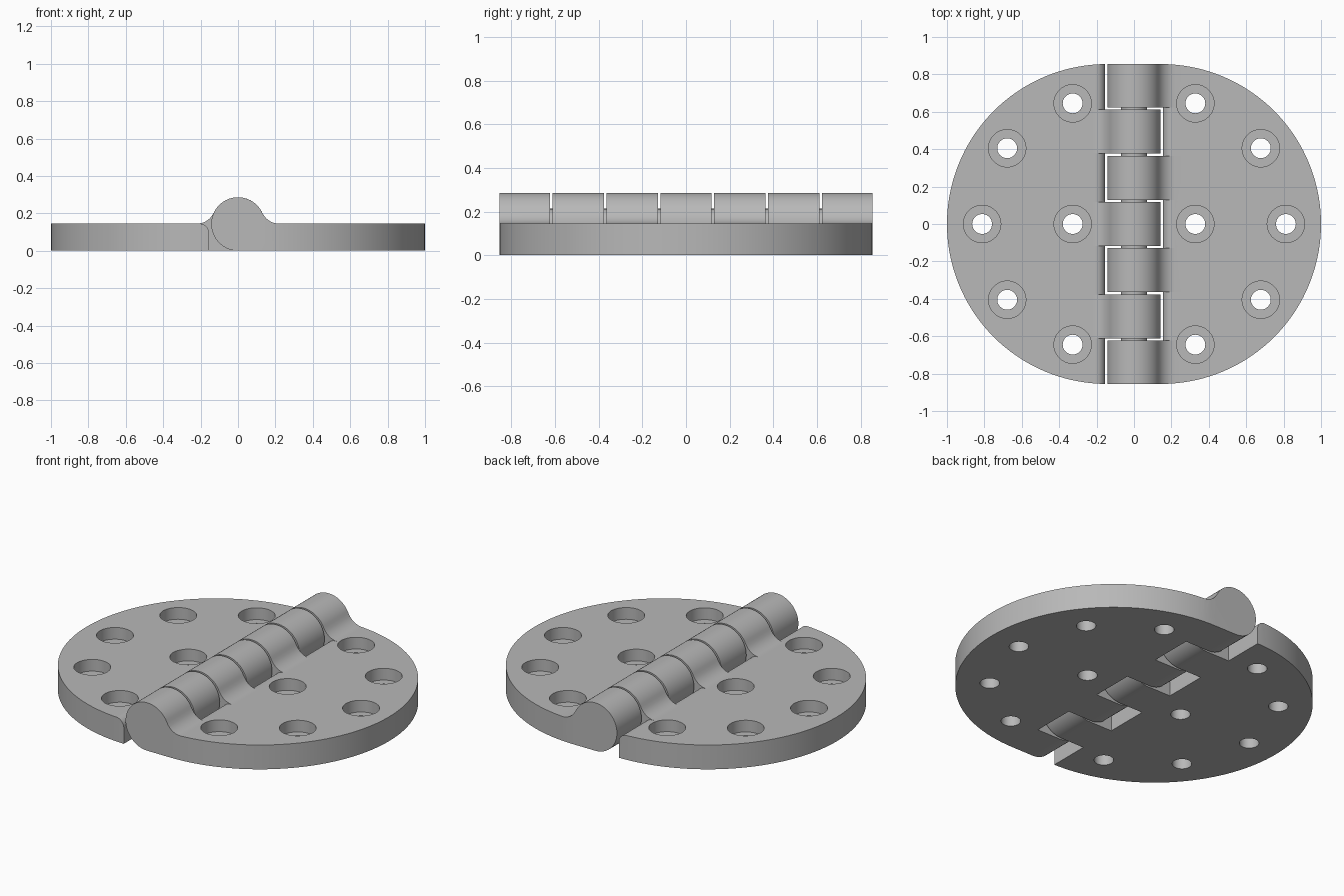
import bpy, bmesh
from math import sin, cos, pi, radians, atan2

if "Cube" in bpy.data.objects:
    bpy.data.objects.remove(bpy.data.objects["Cube"], do_unlink=True)

THICK, BARREL, FILLET = 0.145, 0.143, 0.098
FILLET_X, EDGE_X, EDGE_R = 0.22, 0.155, 0.05
DISC_R, DISC_X = 0.855, 0.145
CUTS = [0.9, 0.617, 0.37, 0.123, -0.123, -0.37, -0.617, -0.9]
GAP = 0.006
HOLES = [(0.328, 0.645), (0.678, 0.405), (0.812, 0), (0.328, 0),
         (0.678, -0.405), (0.328, -0.645)]

steel = bpy.data.materials.new("steel grey")
steel.use_nodes = True
colour = (0.48, 0.48, 0.48, 1)
steel.diffuse_color = colour
steel.node_tree.nodes["Principled BSDF"].inputs["Base Color"].default_value = colour


def arc(cx, cy, r, start, end, n):
    return [(cx + r * cos(start + (end - start) * i / n),
             cy + r * sin(start + (end - start) * i / n)) for i in range(n + 1)]


def prism(bm, points, axis, lo, hi):
    """Extrude a closed outline along y (points are x, z) or z (points are x, y)."""
    def place(p, d):
        return (p[0], d, p[1]) if axis == "y" else (p[0], p[1], d)
    low = [bm.verts.new(place(p, lo)) for p in points]
    high = [bm.verts.new(place(p, hi)) for p in points]
    bm.faces.new(low)
    bm.faces.new(high)
    for i in range(len(points)):
        j = (i + 1) % len(points)
        bm.faces.new((low[i], low[j], high[j], high[i]))


def finish(name, bm):
    bmesh.ops.recalc_face_normals(bm, faces=bm.faces)
    mesh = bpy.data.meshes.new(name)
    bm.to_mesh(mesh)
    bm.free()
    obj = bpy.data.objects.new(name, mesh)
    bpy.context.collection.objects.link(obj)
    mesh.materials.append(steel)
    return obj


def prisms(name, jobs):
    bm = bmesh.new()
    for job in jobs:
        prism(bm, *job)
    return finish(name, bm)


def select(obj):
    bpy.ops.object.select_all(action="DESELECT")
    obj.select_set(True)
    bpy.context.view_layer.objects.active = obj


def combine(obj, tool, operation):
    mod = obj.modifiers.new(operation, "BOOLEAN")
    mod.operation, mod.object, mod.solver = operation, tool, "EXACT"
    select(obj)
    bpy.ops.object.modifier_apply(modifier=mod.name)
    bpy.data.objects.remove(tool, do_unlink=True)


def smooth(obj):
    select(obj)
    bpy.ops.object.shade_smooth_by_angle(angle=radians(30))
    for face in obj.data.polygons:
        if face.area > 0.1:
            face.use_smooth = False


def leaf(name, side, first):
    def flip(points):
        return [(side * x, y) for x, y in points]

    # Plate with a rounded upper inner edge
    plate = arc(EDGE_X + EDGE_R, THICK - EDGE_R, EDGE_R, pi, pi / 2, 10)
    plate += [(1.1, THICK), (1.1, 0), (EDGE_X, 0)]
    obj = prisms(name, [(flip(plate), "y", -0.9, 0.9)])

    # Knuckles blended into the plate with a concave fillet
    tangent = atan2(FILLET, FILLET_X)
    profile = arc(0, BARREL, BARREL, 1.5 * pi, tangent, 40)
    profile += arc(FILLET_X, THICK + FILLET, FILLET, pi + tangent, 1.5 * pi, 12)[1:]
    profile += [(0.27, THICK), (0.27, 0)]
    spans = [(CUTS[i + 1] + GAP, CUTS[i] - GAP) for i in range(first, 7, 2)]
    combine(obj, prisms("knuckles", [(flip(profile), "y", lo, hi) for lo, hi in spans]),
            "UNION")

    # Trim to the rounded outline
    outline = arc(DISC_X, 0, DISC_R, -pi / 2, pi / 2, 72)
    outline += arc(-DISC_X, 0, DISC_R, pi / 2, 1.5 * pi, 72)
    combine(obj, prisms("outline", [(outline, "z", -0.1, 0.5)]), "INTERSECT")

    # Counterbored screw holes
    for radius, bottom in ((0.1, 0.075), (0.053, -0.1)):
        circles = [arc(side * x, y, radius, 0, 2 * pi, 40)[:-1] for x, y in HOLES]
        combine(obj, prisms("bores", [(c, "z", bottom, 0.4) for c in circles]),
                "DIFFERENCE")
    smooth(obj)


leaf("left_leaf", 1, 0)
leaf("right_leaf", -1, 1)

# Pin seen in the gaps between knuckles
pin = prisms("hinge_pin", [(arc(0, BARREL, 0.07, 0, 2 * pi, 32)[:-1], "y", -0.8, 0.8)])
smooth(pin)
